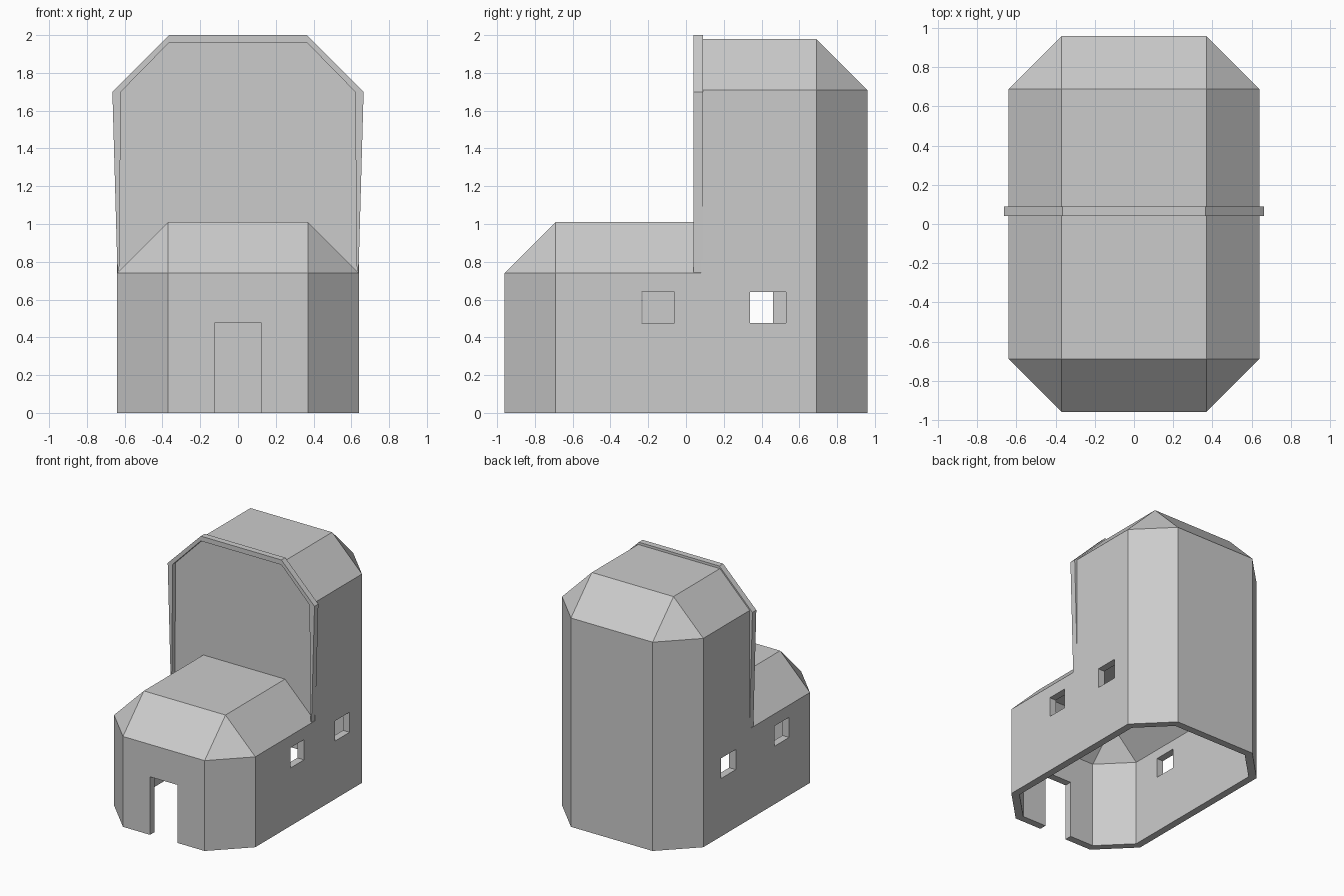
import bpy, bmesh

if "Cube" in bpy.data.objects:
    bpy.data.objects.remove(bpy.data.objects["Cube"])

THICK = 0.06


def mesh_object(name, bm):
    bmesh.ops.remove_doubles(bm, verts=bm.verts, dist=1e-5)
    bmesh.ops.recalc_face_normals(bm, faces=bm.faces)
    me = bpy.data.meshes.new(name)
    bm.to_mesh(me)
    bm.free()
    ob = bpy.data.objects.new(name, me)
    bpy.context.collection.objects.link(ob)
    return ob


def face(bm, pts):
    bm.faces.new([bm.verts.new(p) for p in pts])


def both_sides(bm, pts):
    for s in (1, -1):
        face(bm, [(s * x, y, z) for x, y, z in pts])


def across(bm, half):
    # polygon spanning the centre line, given its +x half
    face(bm, list(half) + [(-x, y, z) for x, y, z in reversed(half)])


def skin(bm, off):
    # one skin of the building, moved inward by off; returns half floor outline
    k = off * (2 ** 0.5 - 1)
    w, e, d = 0.64 - off, 0.96 - off, 0.08 + off
    t, c = 0.37 - k, 0.69 - k
    lo, lo_top = 0.74 - k, 1.01 - off
    hi, hi_top = 1.71 - k, 1.98 - off
    # end walls, hipped ends and chamfered corners
    for s, z, top in ((-1, lo, lo_top), (1, hi, hi_top)):
        across(bm, [(t, s * e, 0), (t, s * e, z)])
        across(bm, [(t, s * e, z), (t, s * c, top)])
        both_sides(bm, [(t, s * e, 0), (w, s * c, 0), (w, s * c, z), (t, s * e, z)])
        both_sides(bm, [(t, s * e, z), (w, s * c, z), (t, s * c, top)])
        # flat roof and sloped roof sides
        across(bm, [(t, s * c, top), (t, d, top)])
        both_sides(bm, [(t, s * c, top), (t, d, top), (w, d, z), (w, s * c, z)])
    # wall of the tall part above the low roof
    across(bm, [(t, d, lo_top), (w, d, lo), (w, d, hi), (t, d, hi_top)])
    # long side walls
    both_sides(bm, [(w, -c, 0), (w, d, 0), (w, d, lo), (w, -c, lo)])
    both_sides(bm, [(w, d, 0), (w, c, 0), (w, c, hi), (w, d, hi), (w, d, lo)])
    return [(t, -e, 0), (w, -c, 0), (w, d, 0), (w, c, 0), (t, e, 0)]


# hollow building shell with open floor
bm = bmesh.new()
outer = skin(bm, 0)
inner = skin(bm, THICK)
for i in range(4):
    both_sides(bm, [outer[i], outer[i + 1], inner[i + 1], inner[i]])
for i in (0, 4):
    across(bm, [outer[i], inner[i]])
building = mesh_object("building_shell", bm)


def cut(x0, x1, y0, y1, z0, z1):
    bpy.ops.mesh.primitive_cube_add(size=1, location=((x0 + x1) / 2, (y0 + y1) / 2, (z0 + z1) / 2))
    box = bpy.context.object
    box.name = "opening_cutter"
    box.scale = (x1 - x0, y1 - y0, z1 - z0)
    box.hide_render = True
    mod = building.modifiers.new("opening", 'BOOLEAN')
    mod.operation, mod.solver, mod.object = 'DIFFERENCE', 'EXACT', box
    bpy.context.view_layer.objects.active = building
    bpy.ops.object.modifier_apply(modifier=mod.name)
    bpy.data.objects.remove(box)


# doorway, then staggered windows on each side
cut(-0.125, 0.125, -1.1, -0.8, -0.2, 0.475)
for side, start in ((1, -0.235), (1, 0.34), (-1, -0.42), (-1, 0.27)):
    width = 0.175 if start == -0.235 else 0.19
    xs = sorted((side * 0.5, side * 0.8))
    cut(xs[0], xs[1], start, start + width, 0.475, 0.64)

# raised rim framing the tall wall
out_half = [(0.638, 0.74), (0.665, 1.70), (0.365, 2.0)]
in_half = [(0.629, 0.74), (0.62, 1.70), (0.365, 1.96)]
out_path = out_half + [(-x, z) for x, z in reversed(out_half)]
in_path = in_half + [(-x, z) for x, z in reversed(in_half)]
bm = bmesh.new()
rings = []
for o, n in zip(out_path, in_path):
    rings.append([(o[0], 0.04, o[1]), (o[0], 0.09, o[1]), (n[0], 0.09, n[1]), (n[0], 0.04, n[1])])
for a, b in zip(rings, rings[1:]):
    for i in range(4):
        j = (i + 1) % 4
        face(bm, [a[i], a[j], b[j], b[i]])
face(bm, rings[0])
face(bm, rings[-1])
mesh_object("wall_rim", bm)
